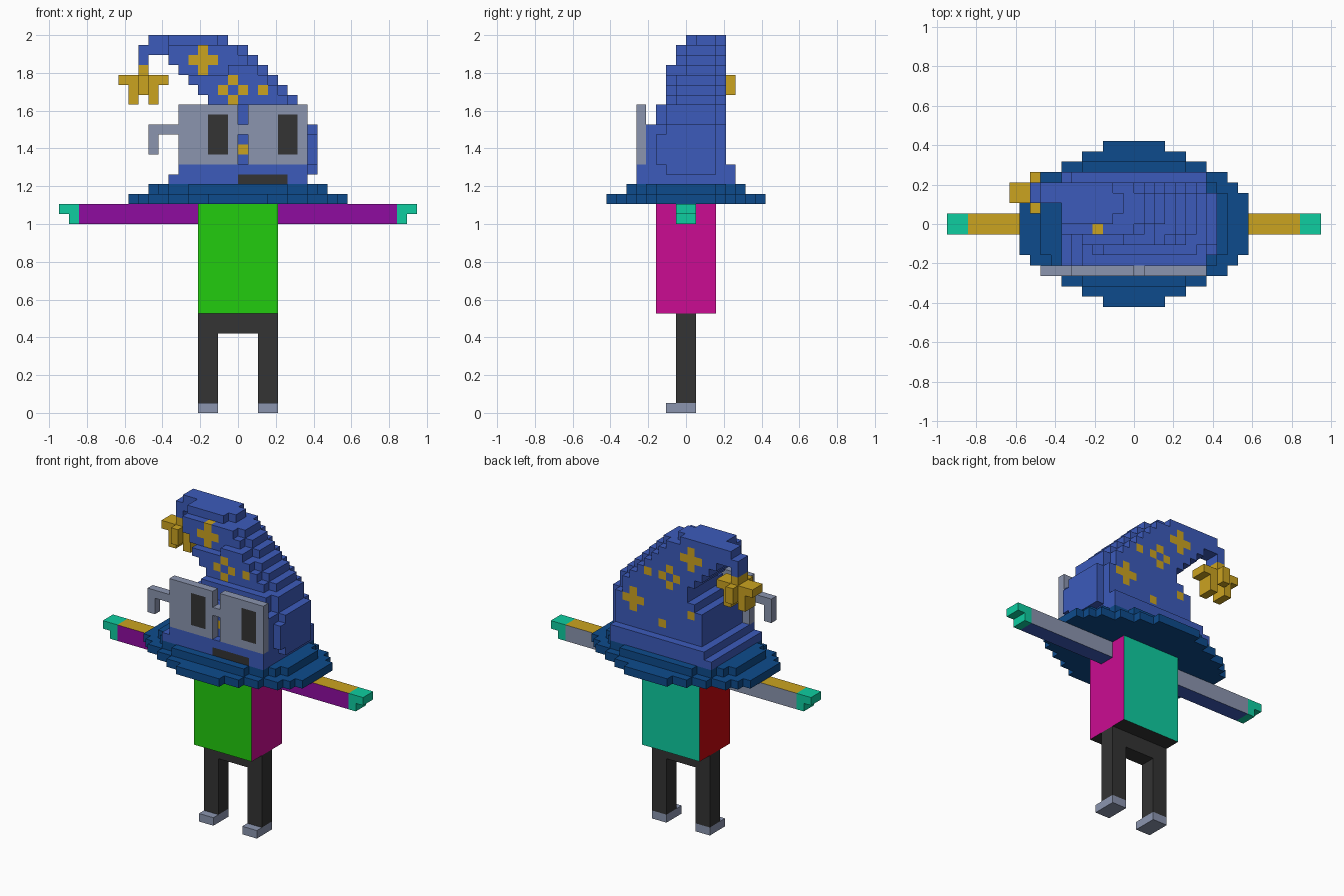
import bpy, bmesh, math
from mathutils import Vector

if "Cube" in bpy.data.objects:
    bpy.data.objects.remove(bpy.data.objects["Cube"])

U = 2 / 38  # size of one block

# Flat colours (sRGB 0-255, converted to linear)
PALETTE = {
    "charcoal": (51, 51, 51), "grey": (139, 149, 175), "green": (34, 204, 14),
    "magenta": (203, 12, 146), "teal": (14, 205, 160), "red": (200, 8, 14),
    "purple": (143, 12, 160), "gold": (203, 163, 32), "hat blue": (60, 91, 187),
    "brim blue": (13, 75, 140),
}
MATS = {}
for name, rgb in PALETTE.items():
    m = bpy.data.materials.new(name)
    lin = [((c / 255 + 0.055) / 1.055) ** 2.4 if c > 10 else c / 255 / 12.92 for c in rgb]
    m.diffuse_color = (*lin, 1)
    m.use_nodes = True
    m.node_tree.nodes["Principled BSDF"].inputs["Base Color"].default_value = m.diffuse_color
    MATS[name] = m
SLOTS = list(PALETTE)

DIRS = {  # direction: corners of that block side, wound outward
    (1, 0, 0): [(1, 0, 0), (1, 1, 0), (1, 1, 1), (1, 0, 1)],
    (-1, 0, 0): [(0, 0, 0), (0, 0, 1), (0, 1, 1), (0, 1, 0)],
    (0, 1, 0): [(0, 1, 0), (0, 1, 1), (1, 1, 1), (1, 1, 0)],
    (0, -1, 0): [(0, 0, 0), (1, 0, 0), (1, 0, 1), (0, 0, 1)],
    (0, 0, 1): [(0, 0, 1), (1, 0, 1), (1, 1, 1), (0, 1, 1)],
    (0, 0, -1): [(0, 0, 0), (0, 1, 0), (1, 1, 0), (1, 0, 0)],
}


def fill(cells, x0, x1, y0, y1, z0, z1, colour):
    """Fill a box of blocks with one colour."""
    for x in range(x0, x1):
        for y in range(y0, y1):
            for z in range(z0, z1):
                cells[x, y, z] = colour


def paint(cells, x, z, colour, y_min=-9):
    """Recolour a line of existing blocks running front to back."""
    for c in cells:
        if c[0] == x and c[2] == z and c[1] >= y_min:
            cells[c] = colour


def build(name, cells, side_colours=None):
    """Skin the exposed block sides and merge flat areas of equal colour."""
    bm = bmesh.new()
    verts = {}
    for (x, y, z), colour in cells.items():
        for d, quad in DIRS.items():
            if (x + d[0], y + d[1], z + d[2]) in cells:
                continue
            ring = []
            for q in quad:
                k = (x + q[0], y + q[1], z + q[2])
                if k not in verts:
                    verts[k] = bm.verts.new(Vector(k) * U)
                ring.append(verts[k])
            f = bm.faces.new(ring)
            f.material_index = SLOTS.index((side_colours or {}).get(d, colour))
    bmesh.ops.dissolve_limit(bm, angle_limit=math.radians(1), verts=bm.verts[:],
                             edges=bm.edges[:], delimit={'MATERIAL'})
    me = bpy.data.meshes.new(name)
    bm.to_mesh(me)
    bm.free()
    for s in SLOTS:
        me.materials.append(MATS[s])
    ob = bpy.data.objects.new(name, me)
    bpy.context.collection.objects.link(ob)
    return ob


def box(name, *args, sides=None):
    cells = {}
    fill(cells, *args)
    return build(name, cells, sides)


# Legs and hips
legs = {}
fill(legs, -4, 4, -1, 1, 8, 10, "charcoal")
for x in (-4, 2):
    fill(legs, x, x + 2, -1, 1, 1, 8, "charcoal")
build("legs", legs)

# Feet
for side, x in (("left", -4), ("right", 2)):
    box(side + "_foot", x, x + 2, -2, 1, 0, 1, "grey")

# Body with a different colour on each side
box("body", -4, 4, -3, 3, 10, 21, "charcoal",
    sides={(0, -1, 0): "green", (1, 0, 0): "magenta",
           (0, 1, 0): "teal", (-1, 0, 0): "red"})

# Arms and notched hands
arm_sides = {(0, -1, 0): "purple", (0, 0, 1): "gold", (0, 1, 0): "grey", (0, 0, -1): "hat blue"}
for side, a, h, t in (("left", -16, -17, -18), ("right", 4, 16, 17)):
    box(side + "_arm", a, a + 12, -1, 1, 19, 21, "purple", sides=arm_sides)
    hand = {}
    fill(hand, h, h + 1, -1, 1, 19, 21, "teal")
    fill(hand, t, t + 1, -1, 1, 20, 21, "teal")
    build(side + "_hand", hand)

# Oval brim in two layers: half widths per row, from the middle outward
brim = {}
for z, widths in ((21, (11, 11, 11, 10, 9, 7, 5, 3)), (22, (9, 9, 9, 8, 7, 5))):
    for r, w in enumerate(widths):
        for y in (r, -r - 1):
            fill(brim, -w, w, y, y + 1, z, z + 1, "brim blue")
build("hat_brim", brim)

# Hat cone leaning to one side: z0, z1, x0, x1, y0
B = "hat blue"
hat = {}
fill(hat, -7, 7, -5, 5, 23, 24, B)
fill(hat, -6, 7, -5, 5, 24, 25, B)
fill(hat, -5, 7, -4, 4, 25, 29, B)
fill(hat, 7, 8, -3, 3, 25, 28, B)
fill(hat, 7, 8, -2, 3, 24, 29, B)
for z, x0, x1, y0 in ((29, -4, 7, -3), (30, -3, 7, -3), (31, -3, 6, -2), (32, -4, 5, -2),
                      (33, -5, 4, -2), (34, -6, 3, -1), (35, -7, 2, -1), (36, -7, 1, -1),
                      (37, -7, -1, 0)):
    fill(hat, x0, x1, y0 + 1, 3, z, z + 1, B)
    fill(hat, x0, x1 - 1, y0, 4, z, z + 1, B)  # stepped corners
fill(hat, -1, 2, -2, -1, 34, 35, B)
# Drooping tip
fill(hat, -10, -7, 2, 4, 36, 37, B)
fill(hat, -9, -7, 2, 4, 37, 38, B)
fill(hat, -10, -9, 2, 4, 35, 36, B)
# Stars, ring and dots
PLUS = ((0, 0), (1, 0), (-1, 0), (0, 1), (0, -1))
for dx, dz in PLUS:
    paint(hat, -4 + dx, 35 + dz, "gold")
    paint(hat, 4 + dx, 28 + dz, "gold", 1)
    if dx or dz:
        paint(hat, -1 + dx, 32 + dz, "gold")
paint(hat, 2, 32, "gold")
paint(hat, 0, 26, "gold")
paint(hat, -4, 28, "gold", 1)
# Mouth slot
fill(hat, 0, 5, -5, -4, 23, 24, "charcoal")
build("hat", hat)

# Star-shaped tassel hanging from the tip
tassel = {}
fill(tassel, -10, -9, 2, 4, 34, 35, "gold")
fill(tassel, -12, -7, 2, 4, 33, 34, "gold")
fill(tassel, -10, -9, 1, 5, 33, 34, "gold")
for x in (-11, -9):
    fill(tassel, x, x + 1, 2, 4, 31, 33, "gold")
for y in (1, 4):
    fill(tassel, -10, -9, y, y + 1, 32, 33, "gold")
build("tassel", tassel)

# Glasses: two square lenses with pupils, bridge and hooked side piece
glasses = {}
for x, p in ((-6, -3), (1, 4)):
    fill(glasses, x, x + 6, -5, -4, 25, 31, "grey")
    fill(glasses, p, p + 2, -5, -4, 26, 30, "charcoal")
fill(glasses, 0, 1, -5, -4, 28, 29, "grey")
fill(glasses, -9, -6, -5, -4, 28, 29, "grey")
fill(glasses, -9, -8, -5, -4, 26, 28, "grey")
build("glasses", glasses)
